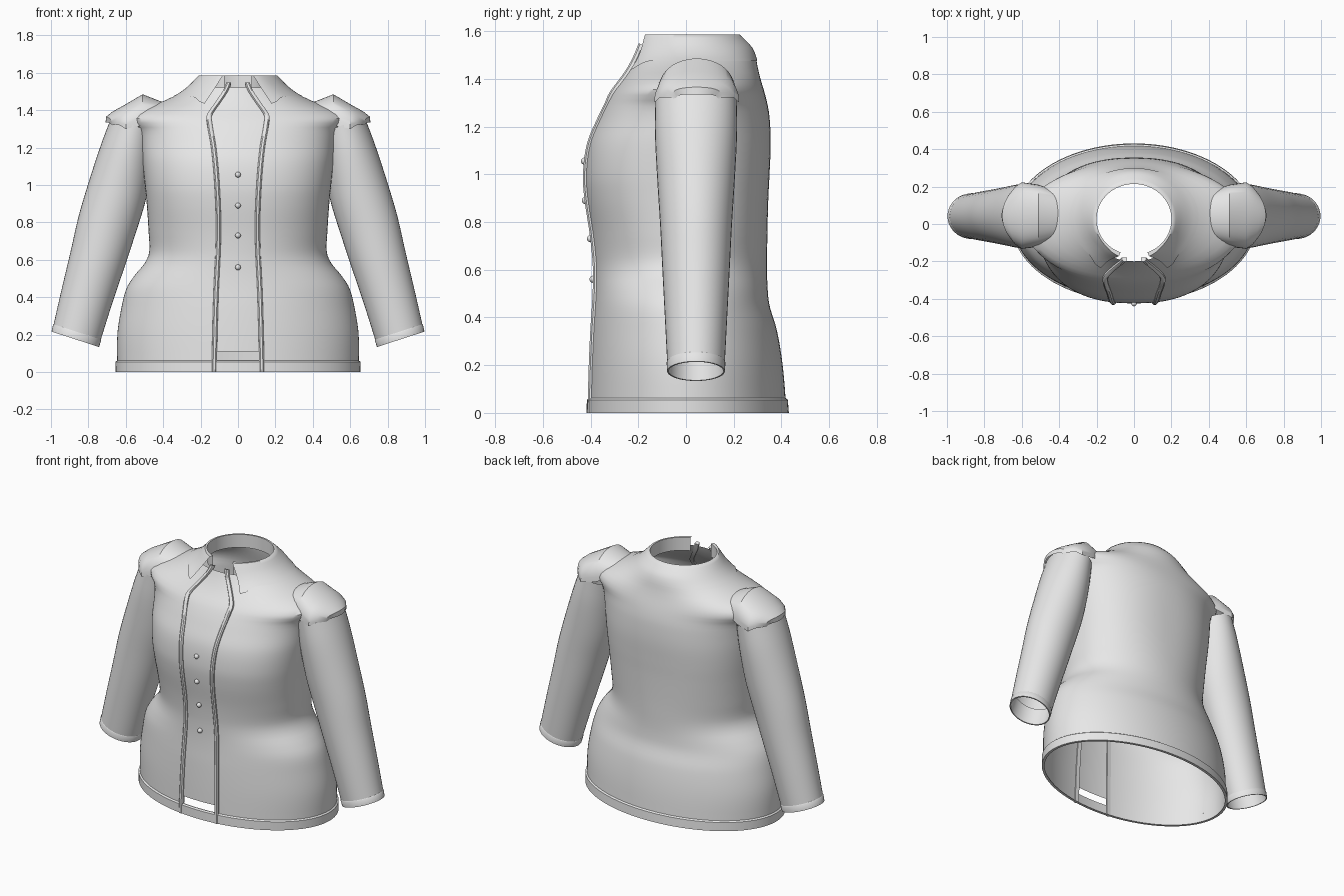
import bpy, bmesh, math

if "Cube" in bpy.data.objects:
    bpy.data.objects.remove(bpy.data.objects["Cube"])

cloth = bpy.data.materials.new("light_grey_cloth")
cloth.diffuse_color = (0.8, 0.8, 0.8, 1)
cloth.use_nodes = True
cloth.node_tree.nodes["Principled BSDF"].inputs["Base Color"].default_value = cloth.diffuse_color

# Body profile: height, half width, front y, back y
BODY = [
    (0.00, 0.645, -0.408, 0.422), (0.20, 0.645, -0.402, 0.405),
    (0.35, 0.622, -0.395, 0.380), (0.45, 0.595, -0.388, 0.350),
    (0.52, 0.550, -0.385, 0.342), (0.58, 0.500, -0.385, 0.340),
    (0.64, 0.475, -0.387, 0.340), (0.75, 0.478, -0.397, 0.341),
    (0.90, 0.488, -0.418, 0.345), (1.00, 0.498, -0.424, 0.350),
    (1.13, 0.512, -0.408, 0.355), (1.24, 0.525, -0.365, 0.350),
    (1.30, 0.545, -0.337, 0.340), (1.35, 0.590, -0.308, 0.327),
    (1.39, 0.555, -0.276, 0.315), (1.42, 0.475, -0.254, 0.307),
    (1.45, 0.395, -0.235, 0.300), (1.49, 0.315, -0.213, 0.292),
    (1.53, 0.262, -0.195, 0.275), (1.56, 0.232, -0.183, 0.248),
    (1.585, 0.208, -0.172, 0.222)]


def sample(table, z):
    """Smooth interpolation of a table keyed by its first column."""
    n = len(table)
    z = min(max(z, table[0][0]), table[-1][0])
    i = max(k for k in range(n - 1) if table[k][0] <= z)
    a, b = table[i], table[i + 1]
    p, q = table[max(i - 1, 0)], table[min(i + 2, n - 1)]
    h = b[0] - a[0]
    t = (z - a[0]) / h
    out = []
    for c in range(1, len(a)):
        m0 = (b[c] - p[c]) / (b[0] - p[0]) * h
        m1 = (q[c] - a[c]) / (q[0] - a[0]) * h
        out.append((2*t**3 - 3*t**2 + 1) * a[c] + (t**3 - 2*t**2 + t) * m0
                   + (3*t**2 - 2*t**3) * b[c] + (t**3 - t**2) * m1)
    return out


def power(z):
    """Squarer chest, rounder hips and neck."""
    return 2.0 + 0.35 * math.exp(-((z - 1.0) / 0.3) ** 2)


def body_point(z, phi, grow=0.0):
    """Point on the body; phi = 0 is the front."""
    w, yf, yb = sample(BODY, z)
    e = 2 / power(z)
    s, c = math.sin(phi), math.cos(phi)
    x = math.copysign(abs(s) ** e, s) * (w + grow)
    y = (yf + yb) / 2 - math.copysign(abs(c) ** e, c) * ((yb - yf) / 2 + grow)
    return (x, y, z)


def front_y(x, z):
    w, yf, yb = sample(BODY, z)
    n = power(z)
    return (yf + yb) / 2 - (yb - yf) / 2 * (1 - min(abs(x) / w, 1) ** n) ** (1 / n)


def loft(name, rings, closed=True, mirror=False, caps=False, hole=None, angle=40):
    """Skin a list of equal-length rings."""
    bm = bmesh.new()
    rows = [[bm.verts.new(p) for p in r] for r in rings]
    m = len(rings[0])
    for a, b in zip(rows, rows[1:]):
        for i in range(m if closed else m - 1):
            j = (i + 1) % m
            bm.faces.new((a[i], a[j], b[j], b[i]))
    if caps:
        bm.faces.new(rows[0])
        bm.faces.new(rows[-1])
    if hole:
        bmesh.ops.delete(bm, geom=[f for f in bm.faces if hole(f.calc_center_median())],
                         context='FACES')
    bmesh.ops.recalc_face_normals(bm, faces=bm.faces)
    me = bpy.data.meshes.new(name)
    bm.to_mesh(me)
    bm.free()
    me.materials.append(cloth)
    ob = bpy.data.objects.new(name, me)
    bpy.context.collection.objects.link(ob)
    bpy.ops.object.select_all(action='DESELECT')
    ob.select_set(True)
    bpy.context.view_layer.objects.active = ob
    bpy.ops.object.shade_smooth_by_angle(angle=math.radians(angle))
    if mirror:
        ob.modifiers.new("mirror", 'MIRROR').use_mirror_merge = False
    return ob


COLS = 96
turn = [2 * math.pi * i / COLS for i in range(COLS)]

# Body shell, with a slot above the hem between the front edges
heights = [0, 0.065, 0.11] + [0.11 + 1.41 * k / 60 for k in range(1, 61)]
loft("body", [[body_point(z, t) for t in turn] for z in heights],
     hole=lambda c: c.y < 0 and abs(c.x) < 0.12 and 0.065 < c.z < 0.11)

# Hem band around the bottom
loft("hem_band", [[body_point(z, t, g) for t in turn]
                  for z, g in ((0, -0.008), (0, 0.009), (0.055, 0.009), (0.062, 0.0))])

# Collar: inner band, rolled top and turned-down outer flap, open at the front
N = 72
us = [2 * k / N - 1 for k in range(N + 1)]


def collar_row(kind, f):
    row = []
    for u in us:
        near = 1 - abs(u)               # 0 at the front opening
        tip = math.exp(-(near / 0.05) ** 2)
        if kind == "inner":
            z, grow, gap = 1.50 + 0.085 * f, -0.008, 0.075
        else:
            low = 1.475 - 0.04 * tip
            z = 1.585 + (low - 1.585) * f
            grow = 0.003 + 0.011 * math.exp(-(near / 0.12) ** 2)
            gap = 0.075 + 0.095 * f
        w = sample(BODY, 1.585 if kind == "inner" else z)[0]
        phi0 = math.asin(gap / w)
        phi = math.pi - (math.pi - phi0) * u if u > 0 else -math.pi - (math.pi - phi0) * u
        if kind == "inner":
            p = body_point(1.585, phi, grow)
            row.append((p[0], p[1], z))
        else:
            row.append(body_point(z, phi, grow))
    return row


# Columns run round the back from one front edge to the other
collar = [collar_row("inner", f) for f in (0, 0.5, 1)]
collar += [collar_row("outer", k / 8) for k in range(9)]
loft("collar", collar, closed=False, angle=50)

# Sleeve: centre x, centre z, half width across, half depth
SLEEVE = [(0.0, 0.560, 1.320, 0.125, 0.170), (0.15, 0.595, 1.170, 0.145, 0.172),
          (0.33, 0.645, 0.970, 0.160, 0.162), (0.50, 0.702, 0.780, 0.159, 0.150),
          (0.65, 0.752, 0.600, 0.150, 0.141), (0.82, 0.812, 0.390, 0.140, 0.130),
          (1.0, 0.870, 0.175, 0.131, 0.119)]
TILT = math.radians(18)


def sleeve_ring(f, scale=1.0):
    cx, cz, a, b = sample(SLEEVE, f)
    return [(cx + a * scale * math.cos(t) * math.cos(TILT),
             0.042 + b * scale * math.sin(t),
             cz + a * scale * math.cos(t) * math.sin(TILT))
            for t in (2 * math.pi * k / 40 for k in range(40))]


loft("sleeve", [sleeve_ring(k / 24) for k in range(25)] + [sleeve_ring(0.9, 0.93)],
     mirror=True)
# Cuff band
loft("cuff", [sleeve_ring(f, s) for f, s in
              ((0.967, 1.0), (0.97, 1.02), (1.0, 1.02), (1.0, 0.96))], mirror=True)

# Shoulder cap: x, base z, top z, half depth of each arch
CAP = [(0.34, 1.38, 1.425, 0.09), (0.41, 1.36, 1.446, 0.13), (0.51, 1.325, 1.485, 0.165),
       (0.60, 1.312, 1.432, 0.178), (0.67, 1.325, 1.393, 0.155), (0.705, 1.333, 1.365, 0.11),
       (0.708, 1.328, 1.335, 0.09)]
arches = []
for x, zb, zt, yh in CAP:
    arch = []
    for k in range(25):
        t = math.pi * k / 24
        edge = math.cos(t) ** 8          # slightly ragged lower edge
        arch.append((x - 0.035 * math.cos(t) ** 2 * (x > 0.65),
                     0.045 + yh * math.cos(t),
                     zb + (zt - zb) * math.sin(t) ** 0.8 - 0.012 * edge * math.sin(x * 60) ** 2))
    arches.append(arch)
loft("shoulder_cap", arches, closed=False, mirror=True, angle=30)

# Piping along both front edges: height, x
EDGE = [(0.0, 0.128), (0.4, 0.118), (0.75, 0.104), (1.0, 0.112), (1.2, 0.130),
        (1.34, 0.154), (1.37, 0.153), (1.44, 0.105), (1.50, 0.066), (1.54, 0.050)]
strip = []
for k in range(78):
    z = 1.54 * k / 77
    x = sample(EDGE, z)[0]
    lift = 0.007 if z > 1.3 else 0.0
    strip.append([(x + dx, front_y(x, z) + dy, z + lift * (dy < 0)) for dx, dy in
                  ((-0.014, 0.008), (-0.013, -0.006), (-0.006, -0.013),
                   (0.006, -0.013), (0.013, -0.006), (0.014, 0.008))])
loft("front_piping", strip, mirror=True, caps=True)

# Buttons down the middle
for i, z in enumerate((1.055, 0.89, 0.73, 0.56)):
    bpy.ops.mesh.primitive_uv_sphere_add(segments=16, ring_count=10, radius=0.015,
                                         location=(0, front_y(0, z) - 0.005, z))
    button = bpy.context.object
    button.name = f"button_{i + 1}"
    button.data.materials.append(cloth)
    bpy.ops.object.shade_smooth()
